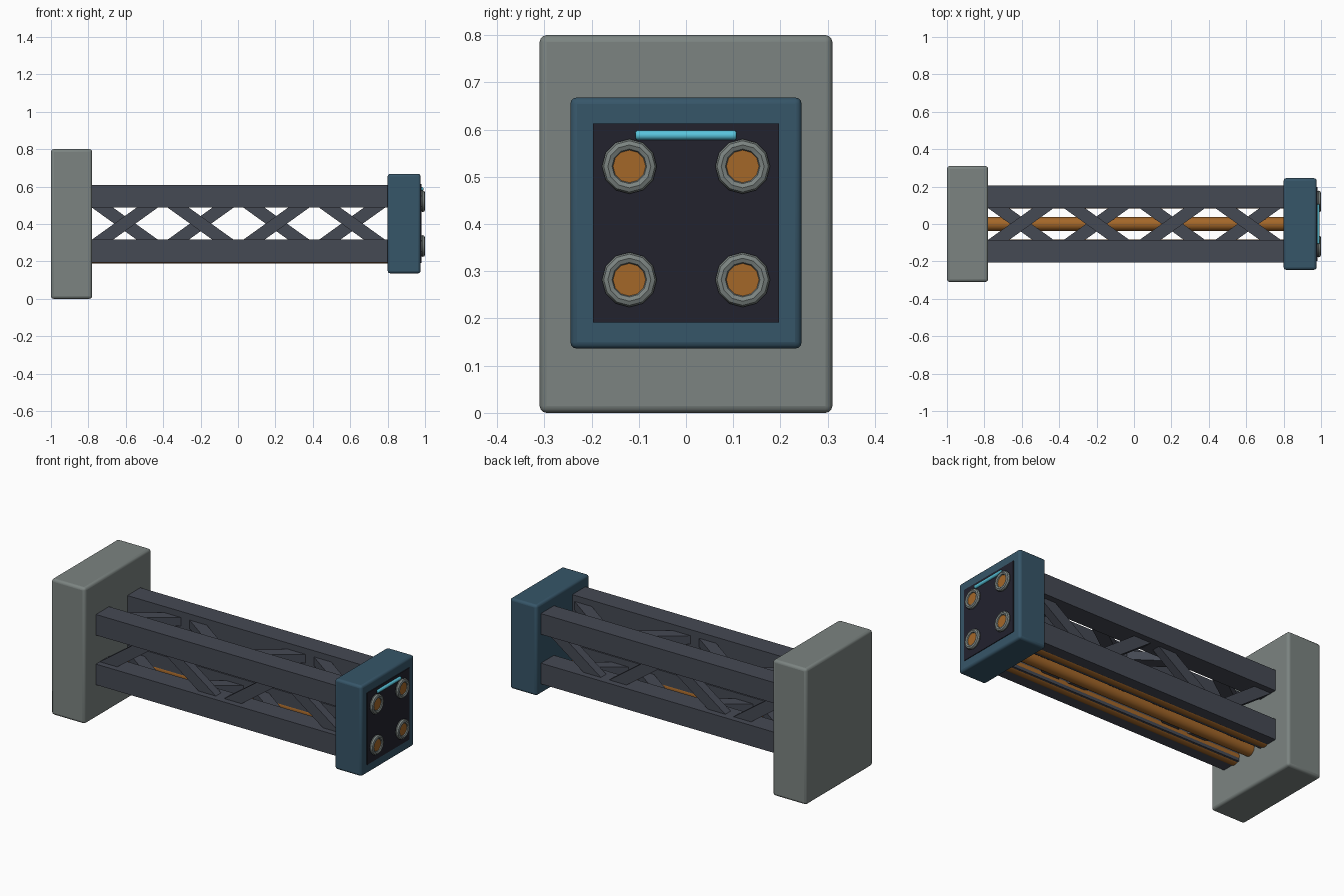
import bpy, math
from mathutils import Matrix, Vector

if "Cube" in bpy.data.objects:
    bpy.data.objects.remove(bpy.data.objects["Cube"])

ZC = 0.402       # height of the truss axis
RAIL = 0.146     # rail offset from the axis


def material(name, rgb):
    m = bpy.data.materials.new(name)
    m.diffuse_color = (*rgb, 1)
    m.use_nodes = True
    m.node_tree.nodes["Principled BSDF"].inputs["Base Color"].default_value = m.diffuse_color
    return m


GREY = material("concrete_grey", (0.20, 0.23, 0.22))
TEAL = material("dark_teal", (0.037, 0.092, 0.14))
STEEL = material("gunmetal", (0.06, 0.067, 0.088))
DARK = material("near_black", (0.016, 0.016, 0.027))
COPPER = material("copper", (0.37, 0.135, 0.022))
CYAN = material("cyan", (0.10, 0.56, 0.72))


def finish(name, mat, smooth=True):
    o = bpy.context.object
    o.name = name
    o.data.materials.append(mat)
    if smooth:
        bpy.ops.object.shade_smooth_by_angle(angle=math.radians(35))
    return o


def box(name, lo, hi, mat, bevel=0.0):
    bpy.ops.mesh.primitive_cube_add(size=1)
    lo, hi = Vector(lo), Vector(hi)
    o = bpy.context.object
    o.data.transform(Matrix.Translation((lo + hi) / 2) @ Matrix.Diagonal((*(hi - lo), 1)))
    if bevel:
        b = o.modifiers.new("bevel", 'BEVEL')
        b.width, b.segments = bevel, 3
    return finish(name, mat, bool(bevel))


def rod(name, a, b, r, mat, sides=24):
    a, b = Vector(a), Vector(b)
    rot = (b - a).to_track_quat('Z', 'Y').to_euler()
    bpy.ops.mesh.primitive_cylinder_add(vertices=sides, radius=r, depth=(b - a).length,
                                        location=(a + b) / 2, rotation=rot)
    return finish(name, mat)


def strut(name, cx, side, slope, vertical):
    # flat diagonal bar lying in one side of the truss
    bpy.ops.mesh.primitive_cube_add(size=1)
    o = bpy.context.object
    o.data.transform(Matrix.Diagonal((0.46, 0.05, 0.066, 1)))
    tilt = Matrix.Rotation(-slope * math.atan2(0.29, 0.405), 4, 'Y')
    place = Matrix.Translation((cx, side * RAIL, 0))
    turn = Matrix.Identity(4) if vertical else Matrix.Rotation(math.radians(90), 4, 'X')
    o.data.transform(Matrix.Translation((0, 0, ZC)) @ turn @ place @ tilt)
    return finish(name, STEEL, False)


# mounting block and head frame
box("mounting_block", (-1, -0.31, 0), (-0.78, 0.31, 0.8), GREY, 0.015)
box("head_frame", (0.80, -0.245, 0.136), (0.976, 0.245, 0.668), TEAL, 0.014)
box("head_face_plate", (0.95, -0.197, 0.191), (0.98, 0.197, 0.613), DARK)

# four long rails
for sy in (-1, 1):
    for sz in (-1, 1):
        y, z = sy * RAIL, ZC + sz * RAIL
        box("rail", (-0.80, y - 0.061, z - 0.061), (0.82, y + 0.061, z + 0.061), STEEL)

# zigzag bracing, mirrored on opposite sides so that it reads as crosses
for i in range(4):
    cx = -0.605 + 0.405 * i
    s = 1 if i % 2 == 0 else -1
    strut("front_brace", cx, -1, s, True)
    strut("back_brace", cx, 1, -s, True)
    # turning by 90 degrees about x carries +z to -y and +y to +z
    strut("top_brace", cx, 1, -s, False)
    strut("bottom_brace", cx, -1, s, False)

# copper pipes along the underside
for y in (-0.12, 0, 0.12):
    rod("pipe", (-0.80, y, 0.225), (0.82, y, 0.225), 0.037, COPPER)

# couplings on the head face
for y in (-0.12, 0.12):
    for z in (ZC - 0.12, ZC + 0.12):
        bpy.ops.mesh.primitive_torus_add(major_segments=12, minor_segments=8,
                                         major_radius=0.0455, minor_radius=0.0125,
                                         location=(0.9875, y, z),
                                         rotation=(0, math.radians(90), 0))
        finish("coupling_ring", GREY)
        rod("coupling_core", (0.95, y, z), (0.991, y, z), 0.037, COPPER)

# indicator light bar
bar = rod("light_bar", (0.982, -0.107, 0.588), (0.982, 0.107, 0.588), 0.01, CYAN, 16)
b = bar.modifiers.new("bevel", 'BEVEL')
b.width, b.segments = 0.004, 2
